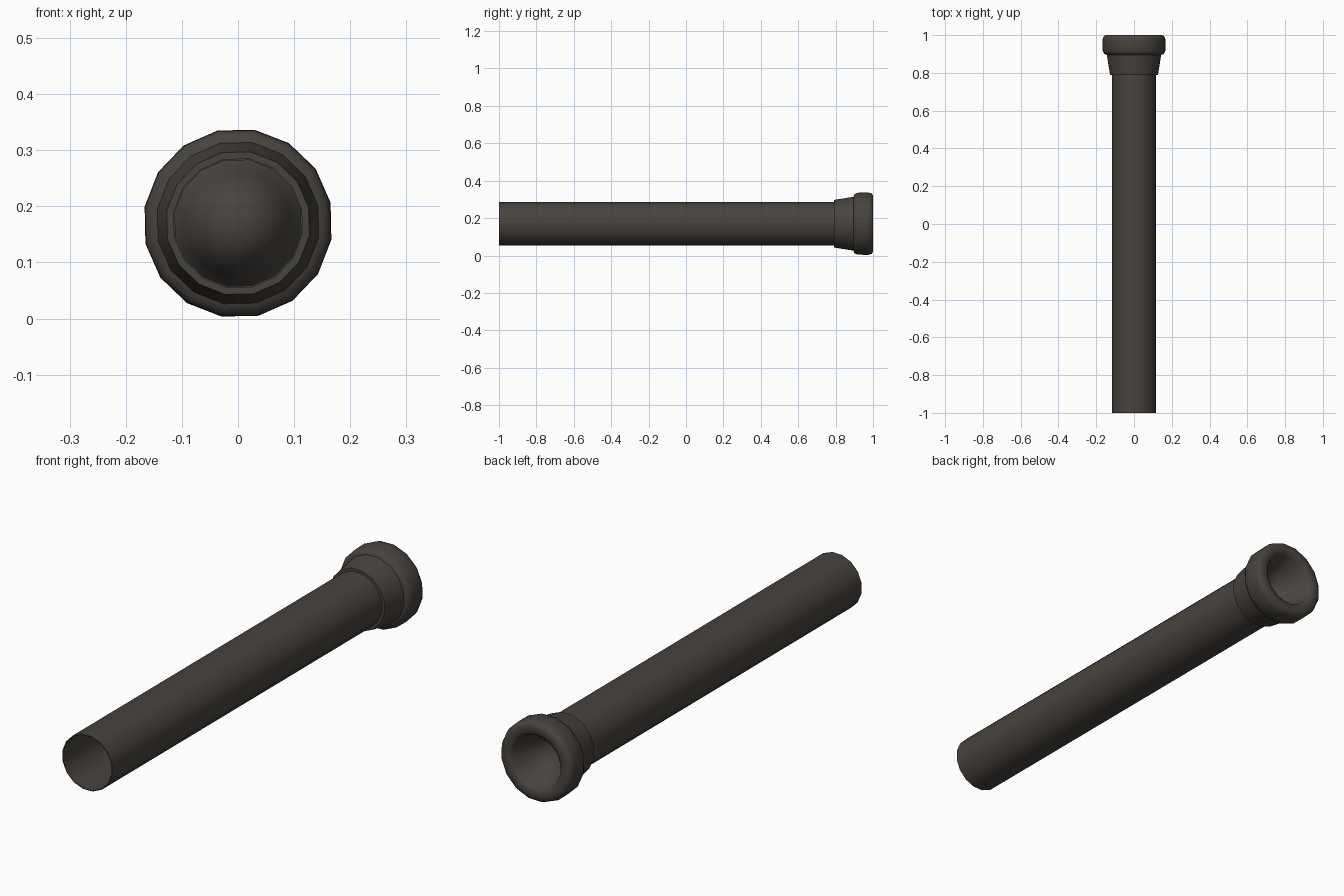
import bpy, bmesh, math

if "Cube" in bpy.data.objects:
    bpy.data.objects.remove(bpy.data.objects["Cube"])

SIDES = 16
OFFSET = math.radians(12.5)
CZ = 0.17

mat = bpy.data.materials.new("dark_warm_grey")
mat.diffuse_color = (0.064, 0.056, 0.048, 1)
mat.use_nodes = True
mat.node_tree.nodes["Principled BSDF"].inputs["Base Color"].default_value = mat.diffuse_color


def lathe(name, profile, angle=40):
    """Revolve (y, radius) points about the long axis; radius 0 makes a tip."""
    bm = bmesh.new()
    rings = []
    for y, r in profile:
        if r == 0:
            rings.append([bm.verts.new((0, y, CZ))] * SIDES)
            continue
        ring = []
        for i in range(SIDES):
            a = OFFSET + 2 * math.pi * i / SIDES
            ring.append(bm.verts.new((r * math.cos(a), y, CZ + r * math.sin(a))))
        rings.append(ring)
    for a, b in zip(rings, rings[1:]):
        for i in range(SIDES):
            j = (i + 1) % SIDES
            quad = list(dict.fromkeys((a[i], a[j], b[j], b[i])))
            bm.faces.new(quad)
    bmesh.ops.recalc_face_normals(bm, faces=bm.faces)
    me = bpy.data.meshes.new(name)
    bm.to_mesh(me)
    bm.free()
    me.materials.append(mat)
    ob = bpy.data.objects.new(name, me)
    bpy.context.collection.objects.link(ob)
    bpy.context.view_layer.objects.active = ob
    ob.select_set(True)
    bpy.ops.object.shade_smooth_by_angle(angle=math.radians(angle))
    ob.select_set(False)
    return ob


# long thin-walled tube, open at the front
lathe("tube", [(0.80, 0.114), (-1.0, 0.114), (-1.0, 0.117), (0.80, 0.117)])

# flared collar, rounded bell rim and the hollow cup inside it
lathe("bell", [
    (0.79, 0.115), (0.79, 0.129), (0.895, 0.146),
    (0.90, 0.160), (0.915, 0.168), (0.975, 0.169),
    (0.993, 0.164), (1.0, 0.152), (1.0, 0.125), (0.99, 0.112),
    (0.92, 0.095), (0.80, 0.0)], 50)
